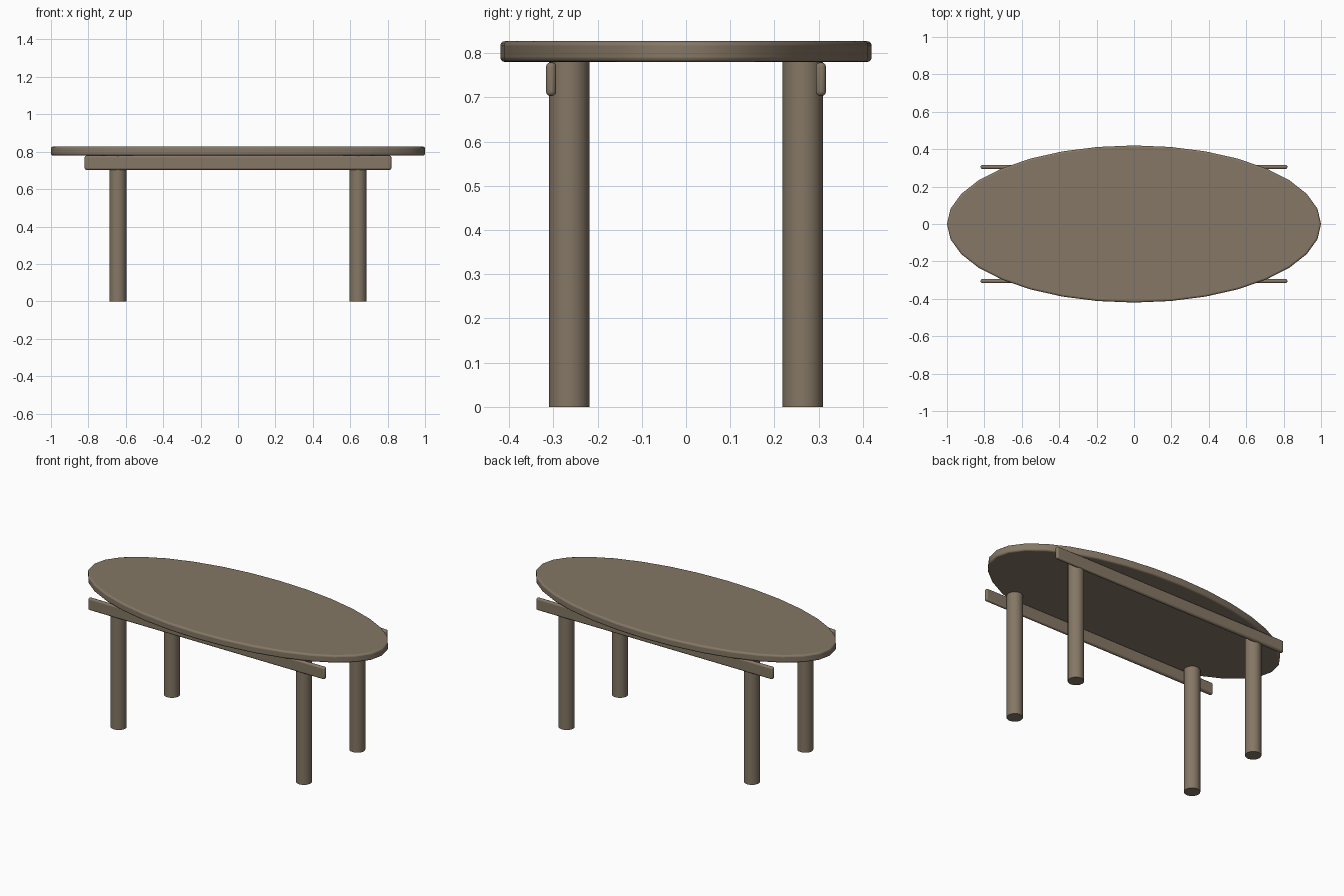
import bpy, math

if "Cube" in bpy.data.objects:
    bpy.data.objects.remove(bpy.data.objects["Cube"])

wood = bpy.data.materials.new("brown wood")
wood.diffuse_color = (0.235, 0.185, 0.13, 1)
wood.use_nodes = True
wood.node_tree.nodes["Principled BSDF"].inputs["Base Color"].default_value = wood.diffuse_color


def finish(ob, name, bevel=0.0, segments=3):
    """Name, colour, bevel and smooth one part."""
    ob.name = name
    ob.data.materials.append(wood)
    bpy.ops.object.transform_apply(location=False, rotation=False, scale=True)
    bpy.ops.object.shade_smooth_by_angle(angle=math.radians(40))
    if bevel:
        m = ob.modifiers.new("rounded edges", 'BEVEL')
        m.width = bevel
        m.segments = segments
        m.limit_method = 'ANGLE'
        m.angle_limit = math.radians(50)


# Oval table top
bpy.ops.mesh.primitive_cylinder_add(vertices=32, radius=1, depth=0.047,
                                    location=(0, 0, 0.8035))
top = bpy.context.object
top.scale = (1, 0.42, 1)
finish(top, "table_top", 0.01)

for sy, side in ((-1, "front"), (1, "back")):
    # Long rail under the top
    bpy.ops.mesh.primitive_cube_add(size=1, location=(0, sy * 0.305, 0.741))
    rail = bpy.context.object
    rail.scale = (1.64, 0.023, 0.076)
    finish(rail, side + "_rail", 0.01)
    # Round legs
    for sx, end in ((-1, "left"), (1, "right")):
        bpy.ops.mesh.primitive_cylinder_add(vertices=16, radius=0.046, depth=0.78,
                                            location=(sx * 0.642, sy * 0.264, 0.39))
        finish(bpy.context.object, f"{side}_{end}_leg")
